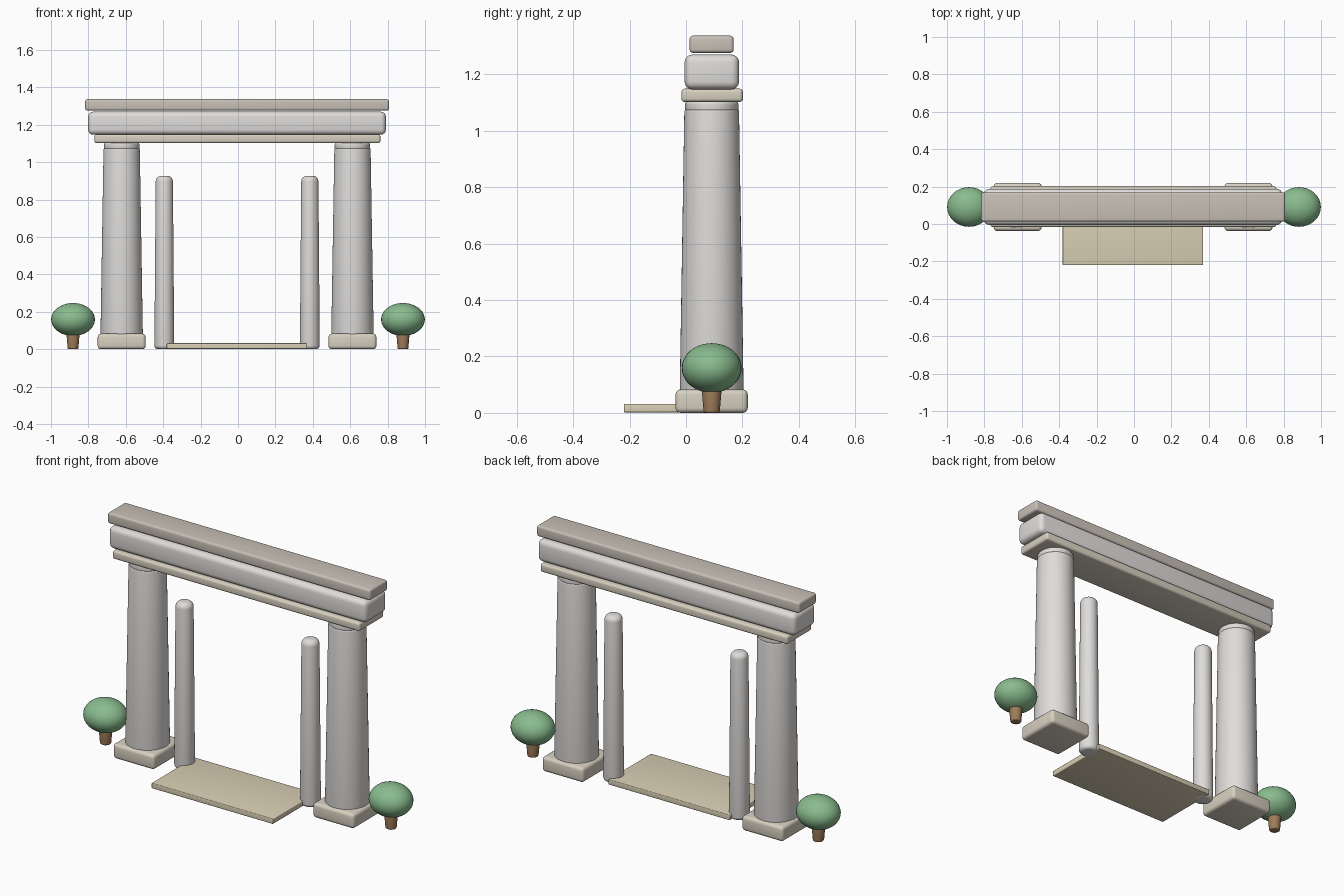
import bpy, bmesh, math
from mathutils import Matrix, Vector

if "Cube" in bpy.data.objects:
    bpy.data.objects.remove(bpy.data.objects["Cube"])

CX, CY = -0.005, 0.091   # centre line of the gateway


def mat(name, rgb):
    m = bpy.data.materials.new(name)
    m.diffuse_color = (*rgb, 1)
    m.use_nodes = True
    m.node_tree.nodes["Principled BSDF"].inputs["Base Color"].default_value = m.diffuse_color
    return m


STONE = mat("pale_stone", (0.74, 0.72, 0.70))
SAND = mat("sandstone", (0.68, 0.63, 0.53))
CAP = mat("weathered_stone", (0.58, 0.53, 0.47))
PAVING = mat("paving", (0.70, 0.63, 0.46))
BARK = mat("bark", (0.34, 0.20, 0.10))
LEAF = mat("leaves", (0.25, 0.50, 0.27))


def finish(name, bm, material, angle=35):
    bmesh.ops.recalc_face_normals(bm, faces=bm.faces)
    me = bpy.data.meshes.new(name)
    bm.to_mesh(me)
    bm.free()
    me.materials.append(material)
    ob = bpy.data.objects.new(name, me)
    bpy.context.collection.objects.link(ob)
    bpy.ops.object.select_all(action='DESELECT')
    ob.select_set(True)
    bpy.context.view_layer.objects.active = ob
    bpy.ops.object.shade_smooth_by_angle(angle=math.radians(angle))
    return ob


def box(name, x, y, z, material, bevel):
    """Rounded block from (min, max) ranges."""
    bm = bmesh.new()
    size = [b - a for a, b in (x, y, z)]
    mid = [(a + b) / 2 for a, b in (x, y, z)]
    bmesh.ops.create_cube(bm, size=1, matrix=Matrix.Translation(mid) @ Matrix.Diagonal((*size, 1)))
    bmesh.ops.bevel(bm, geom=bm.edges[:], offset=bevel, segments=4, profile=0.5, affect='EDGES')
    return finish(name, bm, material)


def lathe(name, x, profile, material, steps=48):
    """Revolve (radius, z) points about a vertical axis at x."""
    bm = bmesh.new()
    vs = [bm.verts.new((x + r, CY, z)) for r, z in profile]
    es = [bm.edges.new(p) for p in zip(vs, vs[1:])]
    bmesh.ops.spin(bm, geom=vs + es, cent=(x, CY, 0), axis=(0, 0, 1),
                   angle=math.tau, steps=steps, use_duplicate=False)
    bmesh.ops.remove_doubles(bm, verts=bm.verts, dist=1e-5)
    return finish(name, bm, material)


def rounded(r0, z0, r1, z1, b0, b1, n=5):
    """Tapered cylinder profile with rounded bottom and top rims."""
    pts = [(0, z0)]
    for i in range(n + 1):
        a = i / n * math.pi / 2
        pts.append((r0 - b0 + b0 * math.sin(a), z0 + b0 - b0 * math.cos(a)))
    for i in range(n + 1):
        a = i / n * math.pi / 2
        pts.append((r1 - b1 + b1 * math.cos(a), z1 - b1 + b1 * math.sin(a)))
    return pts + [(0, z1)]


for side, s in (("left", -1), ("right", 1)):
    # main column: plinth, tapered shaft, neck ring
    x = CX + s * 0.617
    box(side + "_column_base", (x - 0.128, x + 0.128), (CY - 0.128, CY + 0.128),
        (0, 0.083), SAND, 0.018)
    lathe(side + "_column_shaft", x, rounded(0.114, 0.002, 0.097, 1.077, 0.03, 0.01), STONE)
    lathe(side + "_column_neck", x, rounded(0.095, 1.068, 0.095, 1.105, 0.01, 0.012), STONE)

    # slim inner post
    lathe(side + "_inner_post", CX + s * 0.389,
          rounded(0.053, 0.0, 0.046, 0.927, 0.02, 0.03), STONE, 32)

    # round clipped tree
    tx = s * 0.882
    lathe(side + "_tree_trunk", tx, rounded(0.029, 0.0, 0.036, 0.10, 0.008, 0.008), BARK, 24)
    bm = bmesh.new()
    bmesh.ops.create_uvsphere(bm, u_segments=32, v_segments=20, radius=1,
                              matrix=Matrix.Translation((tx, CY, 0.159))
                              @ Matrix.Diagonal((0.117, 0.106, 0.088, 1)))
    finish(side + "_tree_crown", bm, LEAF, 60)

# stacked lintel
box("lintel_lower", (-0.767, 0.761), (-0.016, 0.202), (1.102, 1.149), SAND, 0.012)
box("lintel_middle", (-0.801, 0.791), (-0.005, 0.188), (1.147, 1.270), STONE, 0.027)
box("lintel_cap", (-0.817, 0.807), (0.013, 0.169), (1.276, 1.337), CAP, 0.012)

# threshold slab
box("threshold_slab", (-0.381, 0.370), (-0.22, 0.158), (0.002, 0.032), PAVING, 0.004)
